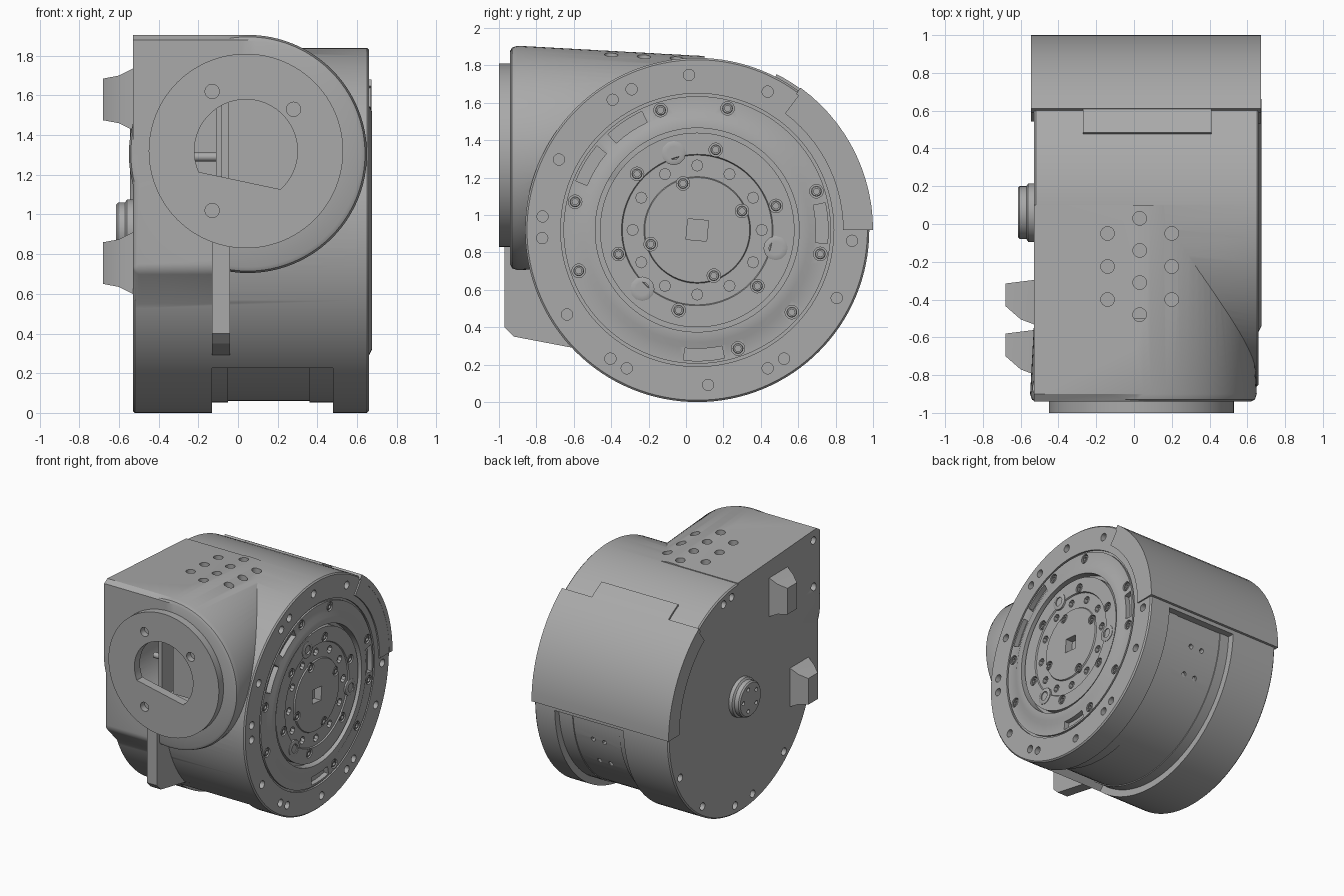
import bpy, bmesh
from math import sin, cos, pi, radians

CY, CZ = 0.06, 0.92          # drum axis
old = bpy.data.objects.get("Cube")
if old:
    bpy.data.objects.remove(old, do_unlink=True)

grey = bpy.data.materials.new("plain grey")
grey.use_nodes = True
grey.diffuse_color = (0.4, 0.4, 0.4, 1)
grey.node_tree.nodes["Principled BSDF"].inputs["Base Color"].default_value = (0.4, 0.4, 0.4, 1)


def place(axis, u, v, w):
    return {"x": (w, u, v), "y": (u, w, v), "z": (u, v, w)}[axis]


def finish(name, bm):
    bmesh.ops.recalc_face_normals(bm, faces=bm.faces)
    mesh = bpy.data.meshes.new(name)
    bm.to_mesh(mesh)
    bm.free()
    mesh.materials.append(grey)
    ob = bpy.data.objects.new(name, mesh)
    bpy.context.collection.objects.link(ob)
    return ob


def prism(name, axis, pts, a, b):
    """Extrude an outline from a to b along an axis."""
    bm = bmesh.new()
    ends = [[bm.verts.new(place(axis, u, v, w)) for u, v in pts] for w in (a, b)]
    for ring in ends:
        bm.faces.new(ring)
    n = len(pts)
    for i in range(n):
        j = (i + 1) % n
        bm.faces.new((ends[0][i], ends[0][j], ends[1][j], ends[1][i]))
    return finish(name, bm)


def lathe(name, axis, profile, cu, cv, n=96):
    """Turn (radius, position) steps about an axis; radius 0 closes the ends."""
    bm = bmesh.new()
    rings = []
    for r, w in profile:
        if r == 0:
            rings.append([bm.verts.new(place(axis, cu, cv, w))] * n)
        else:
            rings.append([bm.verts.new(place(axis, cu + r * cos(2 * pi * i / n),
                                             cv + r * sin(2 * pi * i / n), w)) for i in range(n)])
    for p, q in zip(rings, rings[1:]):
        for i in range(n):
            j = (i + 1) % n
            bm.faces.new(list(dict.fromkeys((p[i], p[j], q[j], q[i]))))
    return finish(name, bm)


def rod(name, axis, r, cu, cv, a, b, n=24):
    return lathe(name, axis, [(0, a), (r, a), (r, b), (0, b)], cu, cv, n)


def polar(r, deg):
    return CY + r * cos(radians(deg)), CZ + r * sin(radians(deg))


def arc(r, a, b):
    n = max(4, int(abs(b - a) / 4))
    return [polar(r, a + (b - a) * i / n) for i in range(n + 1)]


def sector(inner, outer, a, b):
    return arc(outer, a, b) + arc(inner, b, a)


def join(parts, name):
    bpy.ops.object.select_all(action="DESELECT")
    for p in parts:
        p.select_set(True)
    bpy.context.view_layer.objects.active = parts[0]
    if len(parts) > 1:
        bpy.ops.object.join()
    parts[0].name = name
    return parts[0]


def apply(ob, kind, **settings):
    mod = ob.modifiers.new(kind, kind)
    for key, value in settings.items():
        setattr(mod, key, value)
    bpy.context.view_layer.objects.active = ob
    bpy.ops.object.modifier_apply(modifier=mod.name)


def boolean(ob, parts, operation):
    tool = join(parts, "cutter")
    apply(ob, "BOOLEAN", object=tool, operation=operation, solver="EXACT", use_self=True)
    bpy.data.objects.remove(tool, do_unlink=True)


# Drum with its stepped output face
housing = lathe("housing", "x", [
    (0, .66), (.28, .66), (.285, .65), (.4, .65), (.405, .66), (.52, .66), (.52, .61),
    (.545, .61), (.545, .675), (.6, .675), (.63, .66), (.715, .66), (.715, .645),
    (.73, .645), (.73, .66), (.91, .66), (.92, .65), (.92, -.52), (.91, -.53), (0, -.53)],
    CY, CZ, 128)

# Squared front body and the round neck growing out of it
outline = [(-.94, .72), (-.94, 1.88), (-.9, 1.905), (.1, 1.845), (.1, .6), (-.55, .3)]
for right, pts in ((-.1, outline), (.05, [(-.94, 1.3)] + outline[1:4] + [(.1, 1.3)])):
    slab = prism("slab", "x", pts, -.53, right)
    if right < 0:
        apply(slab, "BEVEL", width=.03, segments=4, limit_method="ANGLE", angle_limit=.7)
    boolean(housing, [slab], "UNION")
neck = lathe("neck", "y", [(0, -.94), (.57, -.94), (.59, -.93), (.6, -.9), (.545, .1), (0, .1)],
             .05, 1.305)
boolean(housing, [neck], "UNION")

# Relief band under the drum, front pocket and top vents
boolean(housing, [prism("band", "x", sector(.86, 1.1, -131, -2), -.13, .48)], "DIFFERENCE")
boolean(housing, [rod("pocket", "y", .4, .04, 1.32, -1.1, -.5, 48)], "DIFFERENCE")
cuts = [rod("vent", "z", .036, .03, .03 - .17 * i, 1.7, 2.1) for i in range(4)]
cuts += [rod("vent", "z", .036, x, -.05 - .175 * i, 1.7, 2.1) for x in (-.14, .2) for i in range(3)]
boolean(housing, cuts, "DIFFERENCE")

# Holes and slots in the output face
rim = [93, 63, 153, 183, 213, 243, 274, 334, 356, 115, 123, 175, 236, 297, 304]
middle = [107, 167, 199, 289, 319, 349, 18, 76]
inner = [17, 77, 137, 197, 257, 317]
hub = [107, 23, 197, 290]
cuts = [rod("hole", "x", .03, *polar(.83, a), .6, .8) for a in rim]
for radius, angles in ((.67, middle), (.44, inner), (.26, hub)):
    cuts += [rod("hole", "x", .036, *polar(radius, a), .61, .8) for a in angles]
cuts += [rod("hole", "x", .03, *polar(.345, a), .62, .8, 8) for a in range(0, 360, 30)]
cuts += [prism("slot", "x", sector(.635, .7, a - 9, a + 9), .62, .8) for a in (124, 149, 273, 3)]
cuts += [prism("square", "x", [(0, .87), (.11, .86), (.12, .97), (.01, .98)], .6, .8)]
# Rim holes on the rear plate and small holes in the band
cuts += [rod("hole", "x", .03, *polar(.85, a), -.6, -.48) for a in (200, 230, 260, 275, 305, 335, 75, 82)]
cuts += [rod("hole", "x", .03, -.86, z, -.6, -.48) for z in (1.82, 1.45)]
cuts += [rod("hole", "y", .018, x, z, .8, 1.1, 12) for x in (.1, .2) for z in (.5, .7)]
boolean(housing, cuts, "DIFFERENCE")


# Socket-head screws
def screw(r, centre, top):
    return lathe("screw", "x", [(0, top - .05), (r, top - .05), (r, top - .004), (r * .85, top),
                                (r * .55, top), (r * .55, top - .015), (0, top - .015)], *centre, 12)


screws = [screw(.029, polar(radius, a), .657) for radius, angles in
          ((.67, middle), (.44, inner), (.26, hub)) for a in angles]
join(screws, "face_screws")
bosses = [screw(.065, polar(.43, a), .668) for a in (107, 227, 347)]
join(bosses, "large_face_screws")

# Raised rings on the relief band
rings = [prism("ring", "x", sector(.85, .867, -131, 0), a, b) for a, b in ((-.13, -.05), (.36, .48))]
join(rings, "band_rings")

# Rear cover with a stepped edge and side lips
cover = [prism("cover", "x", sector(.9, .94, 0, 54), -.545, .672),
         prism("tongue", "x", sector(.9, .935, 53, 63), -.27, .41),
         prism("lip", "x", sector(.78, .935, 0, 53), .65, .671),
         prism("lip", "x", sector(.8, .935, 0, 53), -.544, -.52)]
join(cover, "rear_cover")

# Front flange with a flat-bottomed opening
flange = rod("front_flange", "y", .49, .04, 1.32, -1, -.93, 96)
opening = [(.04 + .26 * cos(radians(a)), 1.32 + .26 * sin(radians(a))) for a in range(-48, 208, 6)]
cuts = [prism("opening", "y", opening, -1.1, -.8)]
cuts += [rod("hole", "y", .036, x, z, -1.1, -.95) for x, z in ((-.13, 1.62), (-.13, 1.02), (.28, 1.53))]
boolean(flange, cuts, "DIFFERENCE")

# Parts seen through the opening
prism("inner_wall", "y", [(-.05, 1.05), (.35, 1.05), (.35, 1.6), (-.05, 1.6)], -.75, -.45)
prism("inner_post", "y", [(-.11, 1.05), (-.08, 1.05), (-.08, 1.6), (-.11, 1.6)], -.85, -.45)
rod("inner_pin", "x", .022, -.7, 1.29, -.25, -.08)

# Front web below the flange with a flared foot
prism("front_web", "x", [(-.97, .86), (-.97, .4), (-.92, .35), (-.5, .27), (-.4, .86)], -.13, -.04)
prism("web_foot", "y", [(-.2, .3), (-.13, .38), (-.04, .38), (.03, .3)], -.62, -.45)

# Side hooks and the pivot boss
for name, y, z, s in (("upper_hook", -.415, 1.58, 1), ("lower_hook", -.68, .755, -1)):
    bm = bmesh.new()
    sides = []
    for x, hy, hz, dy in ((-.52, .12, .16, 0), (-.6, .1, .12, .01), (-.68, .06, .105, .04)):
        sides.append([bm.verts.new((x, y + dy + hy * a, z + hz * b))
                      for a, b in ((-1, -s), (1, -s), (1, s), (-1, s))])
    for p, q in zip(sides, sides[1:]):
        for i in range(4):
            j = (i + 1) % 4
            bm.faces.new((p[i], p[j], q[j], q[i]))
    bm.faces.new(sides[0])
    bm.faces.new(sides[-1])
    finish(name, bm)
boss = lathe("pivot_boss", "x", [(0, -.5), (.155, -.5), (.155, -.56), (.14, -.57), (.14, -.605),
                                 (.13, -.615), (0, -.615)], CY, CZ, 48)
boolean(boss, [rod("hole", "x", .016, *polar(.09, a), -.7, -.59, 12) for a in range(0, 360, 72)], "DIFFERENCE")

# Smooth curved faces, keep hard edges
bpy.ops.object.select_all(action="DESELECT")
for ob in bpy.context.collection.objects:
    if ob.type == "MESH" and ob.data.materials and ob.data.materials[0] == grey:
        ob.select_set(True)
        bpy.context.view_layer.objects.active = ob
bpy.ops.object.shade_smooth_by_angle(angle=radians(30))
